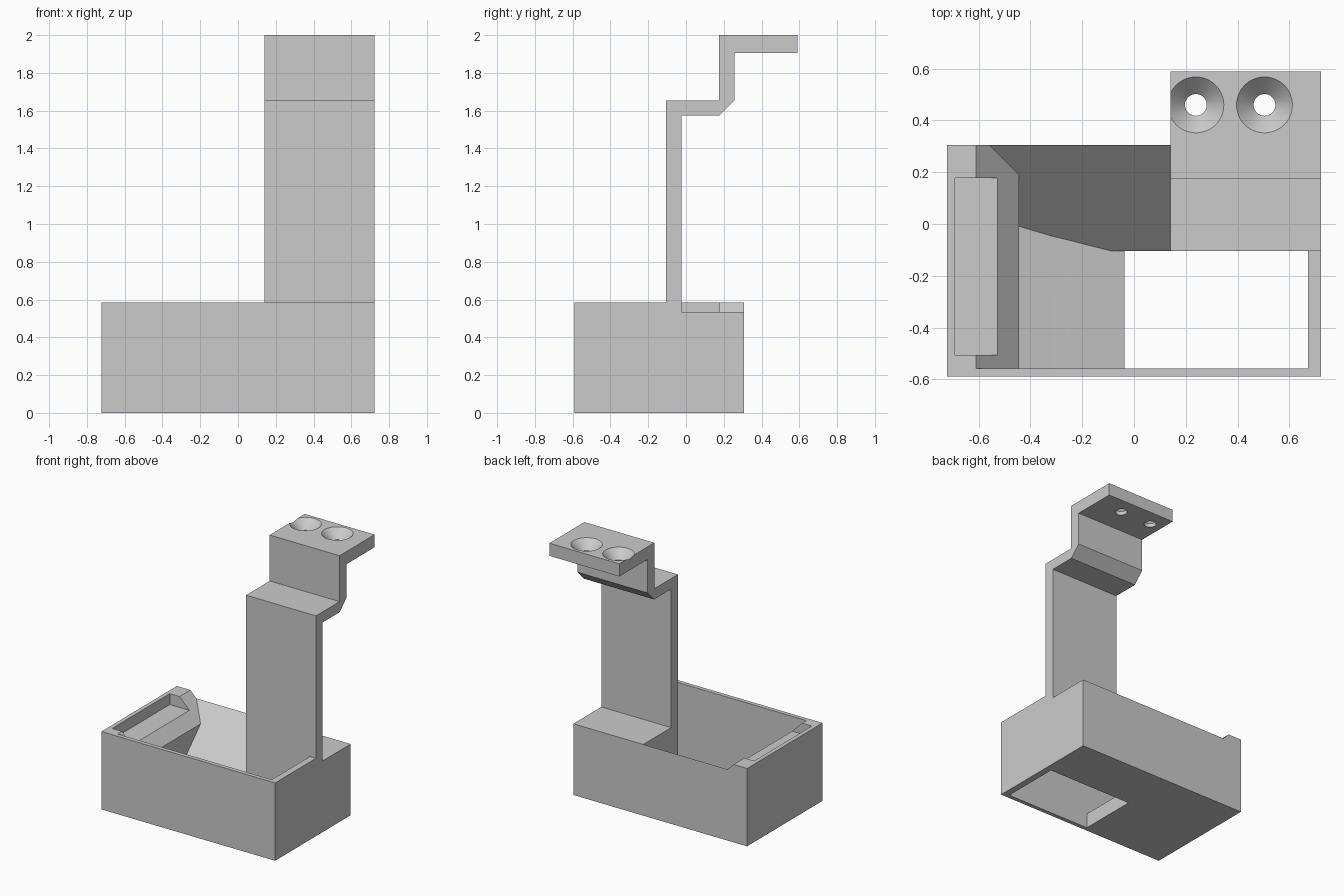
import bpy, bmesh, math
from mathutils import Vector

if "Cube" in bpy.data.objects:
    bpy.data.objects.remove(bpy.data.objects["Cube"], do_unlink=True)

grey = bpy.data.materials.new("plain grey")
grey.use_nodes = True
grey.diffuse_color = (0.6, 0.6, 0.6, 1)
grey.node_tree.nodes["Principled BSDF"].inputs["Base Color"].default_value = (0.6, 0.6, 0.6, 1)


def add_object(name, bm):
    bmesh.ops.recalc_face_normals(bm, faces=bm.faces[:])
    mesh = bpy.data.meshes.new(name)
    bm.to_mesh(mesh)
    bm.free()
    mesh.materials.append(grey)
    obj = bpy.data.objects.new(name, mesh)
    bpy.context.scene.collection.objects.link(obj)
    return obj


def prism(name, profile, axis, low, high):
    """Extrude a profile along x (profile is y, z) or along y (profile is x, z)."""
    def place(a, b, d):
        return (d, a, b) if axis == "x" else (a, d, b)
    bm = bmesh.new()
    face = bm.faces.new([bm.verts.new(place(a, b, low)) for a, b in profile])
    new = bmesh.ops.extrude_face_region(bm, geom=[face])["geom"]
    moved = [v for v in new if isinstance(v, bmesh.types.BMVert)]
    bmesh.ops.translate(bm, verts=moved, vec=Vector(place(0, 0, high - low)))
    return add_object(name, bm)


def block(name, x0, x1, y0, y1, z0, z1):
    return prism(name, [(x0, z0), (x1, z0), (x1, z1), (x0, z1)], "y", y0, y1)


def countersink(name, x, y):
    """Revolved screw hole cutter: cone above a straight bore."""
    rings = [(0.042, 1.85), (0.042, 1.934), (0.108, 2.0), (0.108, 2.05)]
    bm = bmesh.new()
    n = 48
    loops = [[bm.verts.new((x + r * math.cos(math.tau * i / n),
                            y + r * math.sin(math.tau * i / n), z)) for i in range(n)]
             for r, z in rings]
    for low, high in zip(loops, loops[1:]):
        for i in range(n):
            j = (i + 1) % n
            bm.faces.new((low[i], low[j], high[j], high[i]))
    bm.faces.new(loops[0])
    bm.faces.new(loops[-1])
    return add_object(name, bm)


def combine(target, tool, operation):
    mod = target.modifiers.new("combine", "BOOLEAN")
    mod.operation, mod.solver, mod.object = operation, "EXACT", tool
    bpy.context.view_layer.objects.active = target
    bpy.ops.object.modifier_apply(modifier=mod.name)
    bpy.data.objects.remove(tool, do_unlink=True)


FRONT, BACK, SIDE, RIM = -0.59, 0.306, 0.722, 0.585
ARM_X, ARM_Y = 0.141, -0.105

# Outer bin
bin_body = block("bin_with_bracket", -SIDE, SIDE, FRONT, BACK, 0, RIM)

# Hopper cavity: side chute, gently falling floor and open outlet, met by the back chute
cavity = prism("cavity", [(-0.81, 0.785), (-0.444, 0.419), (-0.444, 0.22), (-0.32, 0.183),
                          (-0.266, 0.17), (-0.085, 0.124), (-0.037, 0.112), (-0.037, -0.1),
                          (0.672, -0.1), (0.672, 0.785)], "y", -0.559, 1)
back_chute = prism("back_chute", [(-0.8, -0.1), (ARM_Y, -0.1), (ARM_Y, 0.124),
                                  (0.556, 0.785), (-0.8, 0.785)], "x", -1, 1)
combine(cavity, back_chute, "INTERSECT")
combine(bin_body, cavity, "DIFFERENCE")

# Shallow pocket in the side rim
combine(bin_body, block("pocket", -0.691, -0.527, -0.507, 0.177, 0.503, 1), "DIFFERENCE")

# Stepped bracket with its solid base
combine(bin_body, block("corner", ARM_X, 1, ARM_Y, 1, -1, 1), "DIFFERENCE")
bracket = prism("bracket", [(ARM_Y, 0), (ARM_Y, 1.655), (0.175, 1.655), (0.175, 2), (0.59, 2),
                            (0.59, 1.905), (0.257, 1.905), (0.257, 1.655), (0.177, 1.575),
                            (-0.025, 1.575), (-0.025, 0.535), (BACK, 0.535), (BACK, 0)],
                "x", ARM_X, SIDE)
for hole_x in (0.239, 0.504):
    combine(bracket, countersink("screw_hole", hole_x, 0.46), "DIFFERENCE")
combine(bin_body, bracket, "UNION")

# Merge coplanar faces and shade
bm = bmesh.new()
bm.from_mesh(bin_body.data)
bmesh.ops.remove_doubles(bm, verts=bm.verts[:], dist=0.0002)
bmesh.ops.dissolve_limit(bm, angle_limit=math.radians(0.5), verts=bm.verts[:], edges=bm.edges[:])
bm.to_mesh(bin_body.data)
bm.free()
bpy.ops.object.select_all(action="DESELECT")
bin_body.select_set(True)
bpy.context.view_layer.objects.active = bin_body
bpy.ops.object.shade_smooth_by_angle(angle=math.radians(25))
